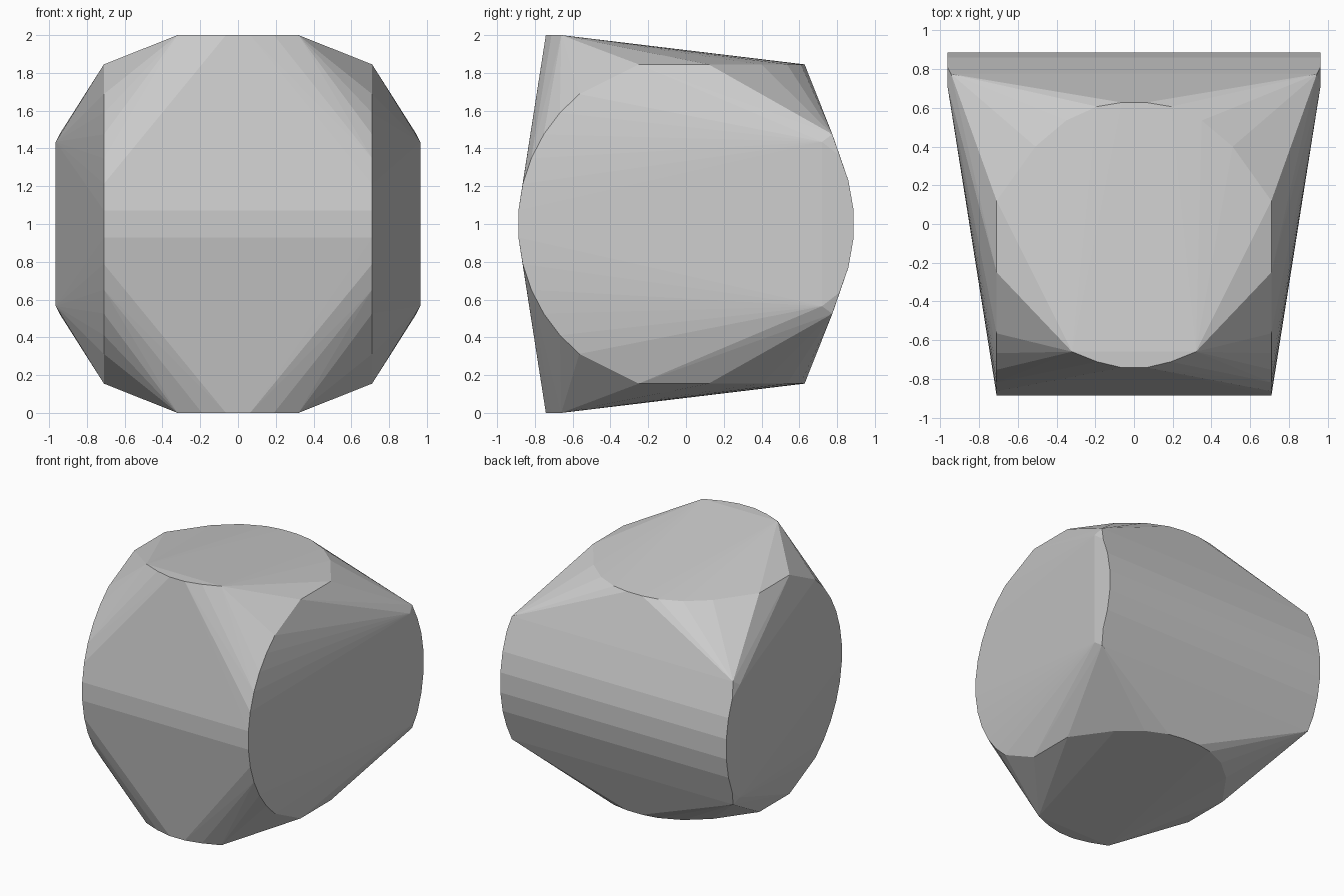
import bpy, bmesh
from math import radians, sin, cos

if "Cube" in bpy.data.objects:
    bpy.data.objects.remove(bpy.data.objects["Cube"])

R = 0.89          # radius of the round front and back profile
pts = []          # (x, y, height above mid-plane), mirrored in x and z below

# front arc at x = 0.71
for i in range(6):
    a = radians(4.6 + 9.2 * i)
    pts.append((0.71, -R * cos(a), R * sin(a)))

# wider back arc at x = 0.965
for a in (5, 15, 24):
    pts.append((0.965, R * cos(radians(a)), R * sin(radians(a))))
pts += [(0.965, 0.72, 0.435), (0.945, 0.775, 0.475)]

# front lip of the top cap, full height
pts += [(0.064, -0.742, 1), (0.19, -0.712, 1), (0.32, -0.66, 1)]

# lower rear rim of the top cap
pts += [(x, y, 0.845) for x, y in ((0.064, 0.628), (0.19, 0.607), (0.35, 0.535),
                                   (0.51, 0.40), (0.71, 0.12), (0.71, -0.25))]

# mirror and wrap in a convex skin
bm = bmesh.new()
for x, y, h in pts:
    for sx in (-1, 1):
        for sz in (-1, 1):
            bm.verts.new((sx * x, y, 1 + sz * h))
res = bmesh.ops.convex_hull(bm, input=bm.verts)
loose = [v for v in bm.verts if not v.link_faces]
bmesh.ops.delete(bm, geom=loose, context='VERTS')
bmesh.ops.recalc_face_normals(bm, faces=bm.faces)

mesh = bpy.data.meshes.new("faceted_block")
bm.to_mesh(mesh)
bm.free()
obj = bpy.data.objects.new("faceted_block", mesh)
bpy.context.collection.objects.link(obj)
